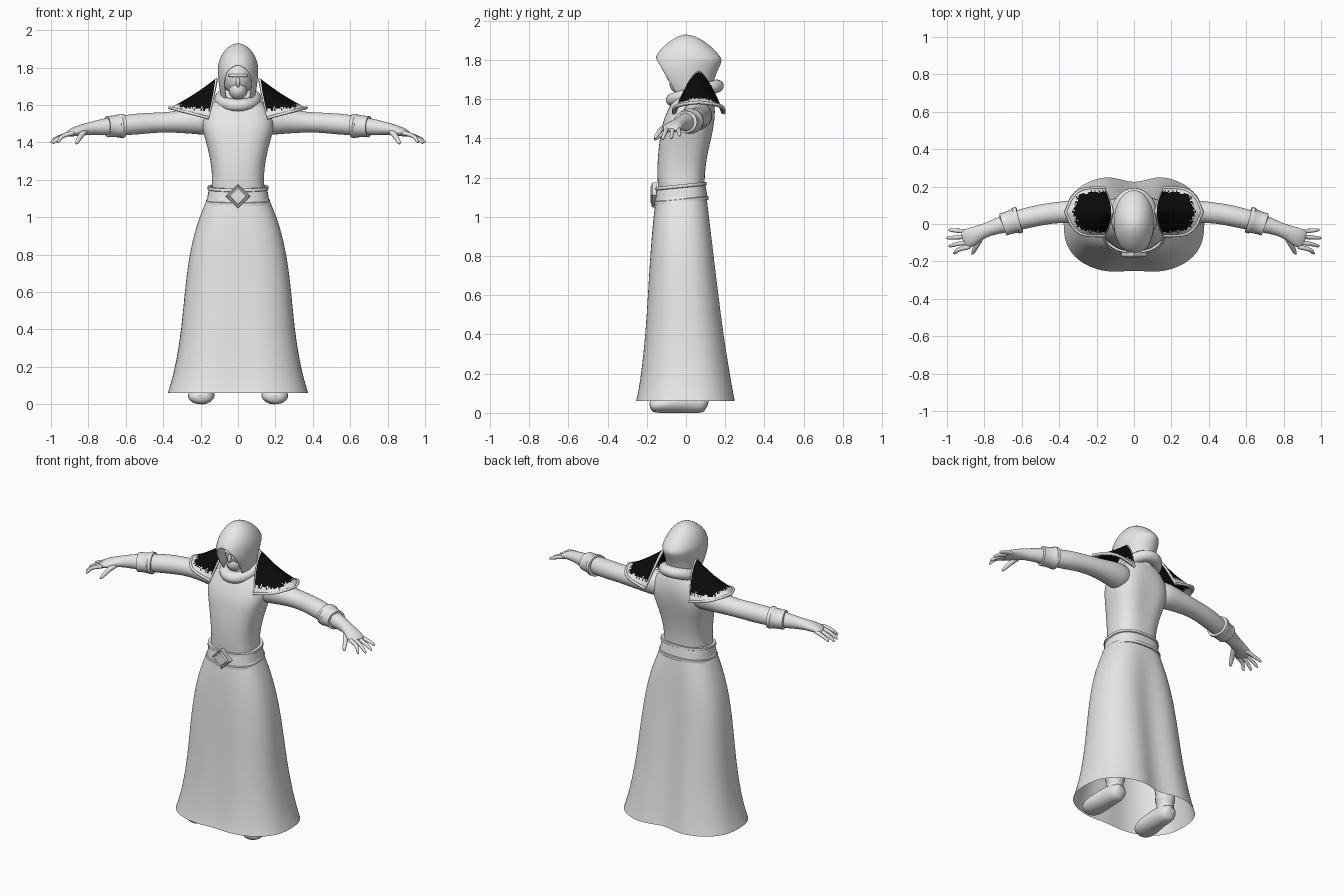
import bpy, bmesh, random
from math import sin, cos, pi, copysign
from mathutils import Vector

random.seed(4)
cube = bpy.data.objects.get("Cube")
if cube:
    bpy.data.objects.remove(cube, do_unlink=True)


def material(name, value):
    m = bpy.data.materials.new(name)
    m.use_nodes = True
    color = (value, value, value, 1)
    m.diffuse_color = color
    m.node_tree.nodes["Principled BSDF"].inputs["Base Color"].default_value = color
    return m


GREY = material("pale grey", 0.8)
BLACK = material("black", 0.003)


def finish(obj, mats=(GREY,), mirror=False, subsurf=0, solid=0, angle=0.9):
    """Assign materials, smooth shading and modifiers."""
    for m in mats:
        obj.data.materials.append(m)
    bpy.ops.object.select_all(action='DESELECT')
    obj.select_set(True)
    bpy.context.view_layer.objects.active = obj
    bpy.ops.object.shade_smooth_by_angle(angle=angle)
    if mirror:
        mod = obj.modifiers.new("mirror", 'MIRROR')
        mod.use_mirror_merge = False
    if solid:
        mod = obj.modifiers.new("thickness", 'SOLIDIFY')
        mod.thickness = solid
        mod.offset = -1
    if subsurf:
        mod = obj.modifiers.new("smooth", 'SUBSURF')
        mod.levels = mod.render_levels = subsurf
    return obj


def loft(name, rings, closed=True, caps=True, paint=None, **opts):
    """Skin a list of point rings into one object."""
    bm = bmesh.new()
    rows = [[bm.verts.new(p) for p in ring] for ring in rings]
    n = len(rows[0])
    for i in range(len(rows) - 1):
        for j in range(n if closed else n - 1):
            k = (j + 1) % n
            f = bm.faces.new((rows[i][j], rows[i][k], rows[i + 1][k], rows[i + 1][j]))
            if paint:
                f.material_index = paint(i, j)
    if caps:
        bm.faces.new(rows[0][::-1])
        bm.faces.new(rows[-1])
    bmesh.ops.remove_doubles(bm, verts=bm.verts, dist=0.0003)
    bmesh.ops.recalc_face_normals(bm, faces=bm.faces)
    me = bpy.data.meshes.new(name)
    bm.to_mesh(me)
    bm.free()
    obj = bpy.data.objects.new(name, me)
    bpy.context.collection.objects.link(obj)
    return finish(obj, **opts)


def power(v, e):
    return copysign(abs(v) ** e, v)


def body_ring(z, hx, front, back, notch=0, tilt=0, n=40):
    """Rounded cross-section with a groove down the back and a softer one in front."""
    ring = []
    for i in range(n):
        a = 2 * pi * i / n
        x = hx * power(cos(a), 0.8)
        y = (front + back) / 2 + (back - front) / 2 * power(sin(a), 0.8)
        dip = notch * 2.718 ** -((x / 0.085) ** 2)
        y -= dip if sin(a) > 0 else -0.35 * dip
        ring.append((x, y, z + tilt * y))
    return ring


def tube(name, path, n=14, **opts):
    """Elliptical tube: path items are x, y, z, side radius, height radius."""
    pts = [Vector(p[:3]) for p in path]
    rings = []
    for i, p in enumerate(path):
        t = (pts[min(i + 1, len(pts) - 1)] - pts[max(i - 1, 0)]).normalized()
        ref = Vector((0, 1, 0)) if abs(t.z) > 0.9 else Vector((0, 0, 1))
        side = t.cross(ref).normalized()
        up = side.cross(t)
        rings.append([pts[i] + side * p[3] * cos(2 * pi * j / n) + up * p[4] * sin(2 * pi * j / n)
                      for j in range(n)])
    return loft(name, rings, **opts)


# Robe: hollow skirt and fitted torso
skirt = [(0.06, .377, -.265, .265, .05), (0.11, .36, -.253, .255, .05), (0.22, .332, -.236, .236, .045),
         (0.4, .303, -.217, .207, .04), (0.6, .286, -.203, .18, .032), (0.8, .262, -.19, .155, .025),
         (0.95, .225, -.176, .135, .015), (1.05, .186, -.162, .117, .005), (1.12, .158, -.148, .102, 0)]
loft("robe_skirt", [body_ring(*r) for r in skirt], caps=False, subsurf=1)
torso = [(1.06, .15, -.14, .095), (1.15, .143, -.143, .095), (1.22, .136, -.149, .1, .005),
         (1.32, .15, -.148, .12, .012), (1.41, .173, -.137, .145, .015), (1.48, .195, -.125, .155, .012),
         (1.54, .188, -.095, .15), (1.6, .15, -.065, .14), (1.65, .09, -.03, .12), (1.7, .06, -.02, .1)]
loft("robe_torso", [body_ring(*r) for r in torso], subsurf=1)

# Belt with raised rims, dipping at the front
belt = [(1.075, -.006), (1.075, .007), (1.092, .007), (1.095, .001), (1.15, -.008), (1.153, -.002),
        (1.168, -.003), (1.168, -.02)]
loft("belt", [body_ring(z, .165 + o, -.158 - o, .108 + o, tilt=.1) for z, o in belt],
     caps=False, angle=0.5)


# Diamond buckle: stepped square plate standing on its corner
def diamond(y, r):
    return [(r * 1.04 * cos(k * pi / 2), y, 1.112 + r * sin(k * pi / 2)) for k in range(4)]


loft("belt_buckle", [diamond(y, r) for y, r in
                     ((-.15, .064), (-.17, .064), (-.175, .058), (-.172, .05), (-.18, .042))], angle=0.3)

# Sleeves, cuffs and hands
tube("arm", [(.1, .05, 1.515, .08, .085), (.2, .06, 1.518, .078, .078), (.28, .065, 1.512, .068, .066),
             (.36, .066, 1.508, .06, .056), (.45, .057, 1.505, .057, .055), (.52, .045, 1.5, .058, .058),
             (.6, .025, 1.492, .056, .056), (.7, 0, 1.484, .049, .049), (.78, -.028, 1.476, .036, .036),
             (.83, -.048, 1.468, .042, .03), (.87, -.068, 1.458, .052, .026), (.9, -.083, 1.447, .052, .018),
             (.915, -.088, 1.442, .04, .01)], mirror=True, subsurf=1)
tube("cuff", [(.612, .023, 1.489, .05, .05), (.612, .023, 1.489, .07, .064), (.63, .018, 1.488, .072, .065),
              (.64, .015, 1.487, .064, .06), (.68, .003, 1.485, .061, .057), (.7, -.003, 1.484, .062, .057),
              (.702, -.004, 1.484, .04, .04)], n=24, mirror=True, angle=0.6)
fingers = {"little_finger": (-.04, .993, -.032, 1.41), "ring_finger": (-.067, 1.003, -.075, 1.397),
           "middle_finger": (-.096, .993, -.118, 1.393), "index_finger": (-.12, .968, -.157, 1.397)}
for name, (y, tx, ty, tz) in fingers.items():
    tube(name, [(.87, y, 1.452, .014, .014), (.905, y * .8 + ty * .2, 1.446, .014, .013),
                (.95, (y + ty) / 2, 1.43, .012, .012), (tx - .012, ty, tz + .01, .01, .01),
                (tx, ty, tz, .005, .005)], n=8, mirror=True, subsurf=1)
tube("thumb", [(.81, -.06, 1.462, .018, .018), (.835, -.1, 1.445, .018, .018), (.85, -.13, 1.42, .014, .014),
               (.862, -.155, 1.398, .011, .011), (.866, -.163, 1.392, .005, .005)],
     n=8, mirror=True, subsurf=1)

# Pauldrons: ridged shells with a ragged black field inside a pale trim
N = 36
EDGE = 1.53


def pauldron_point(u, v):
    w = .128 * (1 - u ** 5)
    x = .115 + .04 * v * v * (1 - u) + .25 * u
    spine = 1.745 - .2 * u + .04 * u * u
    edge = EDGE + .055 * u
    return (x, .065 + w * v, edge + (spine - edge) * (1 - abs(v) ** 1.5))


def pauldron_paint(i, j):
    u, v = (i + .5) / N, abs((j + .5) / N * 2 - 1)
    rag = random.uniform(-.05, .05)
    return int(u > .04 and u + .12 * v < .84 + rag and v + .1 * u < .86 + rag)


loft("pauldron", [[pauldron_point(i / N, j / N * 2 - 1) for j in range(N + 1)] for i in range(N + 1)],
     closed=False, caps=False, paint=pauldron_paint, mats=(GREY, BLACK), mirror=True, solid=.012)
# Rolled rim following the front, tip and back edges
rim = [pauldron_point(u / 8, -1) for u in range(9)] + [pauldron_point(u / 8, 1) for u in range(7, -1, -1)]
tube("pauldron_rim", [(x, y, z, .008, .008) for x, y, z in rim], n=8, mirror=True)


# Hood: arcs that open at the face and close over the crown
def hood_ring(z, hx, edge, back, gap, n=32):
    hy = (back - edge) / (1 + cos(gap))
    angles = [-(pi - gap) + 2 * (pi - gap) * i / n for i in range(n + 1)]
    return [(hx * sin(a), back - hy + hy * cos(a), z) for a in angles]


hood = [(1.59, .08, -.03, .13, .8), (1.64, .09, -.06, .135, .85), (1.69, .1, -.09, .142, .85),
        (1.735, .106, -.115, .155, .78), (1.775, .109, -.138, .177, .62), (1.8, .109, -.152, .184, .35),
        (1.817, .107, -.158, .177, 0), (1.86, .093, -.127, .14, 0), (1.895, .07, -.085, .095, 0),
        (1.92, .04, -.045, .052, 0), (1.932, .0, -.0, .0, 0)]
loft("hood", [hood_ring(*r) for r in hood], closed=False, caps=False, subsurf=1, solid=.01)


# Head, jaw, brow and nose inside the hood
def ball(name, loc, scale):
    bpy.ops.mesh.primitive_uv_sphere_add(segments=24, ring_count=14, radius=1, location=loc)
    obj = bpy.context.object
    obj.name = name
    obj.scale = scale
    return finish(obj)


ball("head", (0, .02, 1.745), (.08, .105, .1))
ball("jaw", (0, -.02, 1.68), (.05, .065, .055))
ball("brow", (0, -.06, 1.757), (.055, .03, .014))
ball("nose", (0, -.083, 1.722), (.012, .018, .028))

# Cowl around the neck, lower at the front
bpy.ops.mesh.primitive_torus_add(major_radius=.103, minor_radius=.034, major_segments=40,
                                 minor_segments=14, location=(0, .045, 1.632), rotation=(.3, 0, 0))
cowl = bpy.context.object
cowl.name = "cowl"
cowl.scale = (.92, 1.12, 1)
finish(cowl)

# Boots and legs under the robe
tube("boot", [(.19, .112, .04, .03, .035), (.19, .09, .05, .055, .053), (.19, .03, .058, .06, .06),
              (.193, -.05, .053, .068, .055), (.198, -.12, .045, .076, .047), (.2, -.165, .036, .062, .037),
              (.2, -.185, .03, .035, .022)], n=16, mirror=True, subsurf=1)
tube("leg", [(.19, .055, .06, .05, .05), (.19, .055, .13, .05, .052), (.19, .055, .14, .058, .06),
             (.19, .055, .17, .058, .06), (.188, .05, .18, .05, .052), (.16, .02, .6, .065, .07)],
     n=16, mirror=True)
